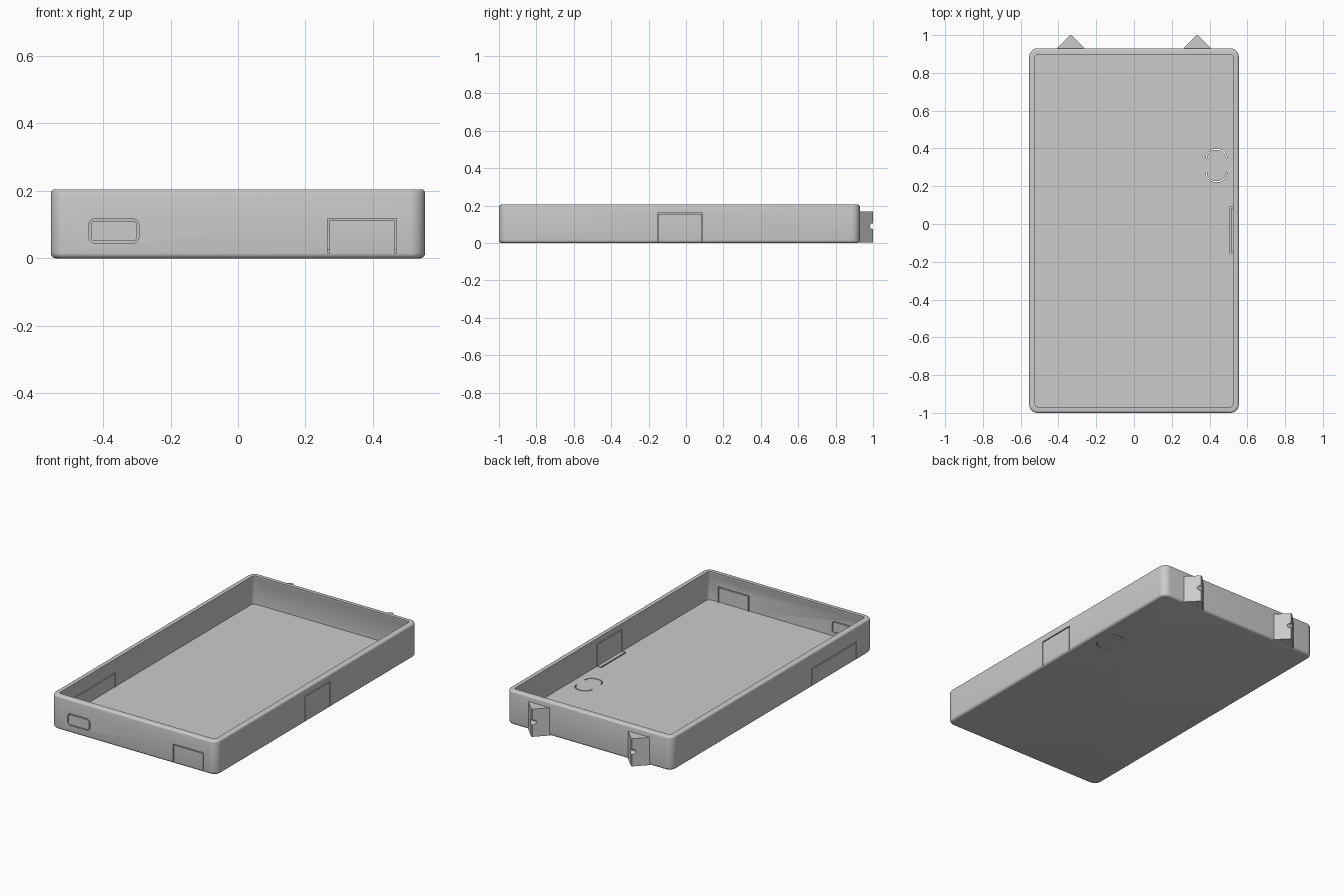
import bpy, bmesh, math
from mathutils import Matrix

if "Cube" in bpy.data.objects:
    bpy.data.objects.remove(bpy.data.objects["Cube"])

grey = bpy.data.materials.new("plain_grey")
grey.diffuse_color = (0.6, 0.6, 0.6, 1)
grey.use_nodes = True
grey.node_tree.nodes["Principled BSDF"].inputs["Base Color"].default_value = grey.diffuse_color

X, Y0, Y1, H = 0.555, -1.0, 0.93, 0.205   # tray extents
FLOOR = 0.027
G = 0.006                                 # width of the thin knockout slots


def make(name, bm):
    bmesh.ops.recalc_face_normals(bm, faces=bm.faces)
    me = bpy.data.meshes.new(name)
    bm.to_mesh(me)
    bm.free()
    me.materials.append(grey)
    ob = bpy.data.objects.new(name, me)
    bpy.context.collection.objects.link(ob)
    return ob


def rounded(u0, u1, v0, v1, r, n=7):
    """Counter-clockwise rounded rectangle, starting at the right side."""
    pts = []
    corners = [(u1 - r, v1 - r), (u0 + r, v1 - r), (u0 + r, v0 + r), (u1 - r, v0 + r)]
    for k, (cu, cv) in enumerate(corners):
        for i in range(n + 1):
            a = math.pi / 2 * (k + i / n)
            pts.append((cu + r * math.cos(a), cv + r * math.sin(a)))
    return pts


def slot_cutter(outer, inner, place, w0, w1, closed):
    """Solid strip between two outlines, extruded from w0 to w1."""
    bm = bmesh.new()
    rows = [[bm.verts.new(place(u, v, w)) for u, v in path]
            for path, w in ((outer, w0), (inner, w0), (inner, w1), (outer, w1))]
    n = len(outer)
    for i in range(n if closed else n - 1):
        j = (i + 1) % n
        for k in range(4):
            a, b = rows[k], rows[(k + 1) % 4]
            bm.faces.new((a[i], a[j], b[j], b[i]))
    if not closed:
        bm.faces.new([r[0] for r in rows])
        bm.faces.new([r[-1] for r in rows])
    return make("slot_cutter", bm)


def u_slot(u0, u1, v0, v1, place, w0, w1):
    return slot_cutter([(u0, v0), (u0, v1), (u1, v1), (u1, v0)],
                       [(u0 + G, v0), (u0 + G, v1 - G), (u1 - G, v1 - G), (u1 - G, v0)],
                       place, w0, w1, False)


def cut(target, cutters):
    bpy.context.view_layer.objects.active = target
    for c in cutters:
        m = target.modifiers.new("cut", 'BOOLEAN')
        m.operation, m.solver, m.object = 'DIFFERENCE', 'EXACT', c
        bpy.ops.object.modifier_apply(modifier=m.name)
    for c in cutters:
        bpy.data.objects.remove(c)


def smooth(ob):
    bpy.ops.object.select_all(action='DESELECT')
    ob.select_set(True)
    bpy.context.view_layer.objects.active = ob
    bpy.ops.object.shade_smooth_by_angle(angle=math.radians(35))


# Tray: wall section as (inset, height), swept round a rounded rectangle
def fillet(r, z, a0):
    return [(r - r * math.cos(a), z + r * math.sin(a))
            for a in (math.radians(a0 + 22.5 * i) for i in range(5))]


section = (fillet(0.016, 0.016, -90) + fillet(0.012, H - 0.012, 0)
           + [(0.032, H), (0.032, H - 0.012), (0.020, H - 0.042), (0.020, FLOOR)])
bm = bmesh.new()
rings = []
for inset, z in section:
    loop = rounded(-X + inset, X - inset, Y0 + inset, Y1 - inset, max(0.045 - inset, 0.014))
    rings.append([bm.verts.new((x, y, z)) for x, y in loop])
for a, b in zip(rings, rings[1:]):
    for i in range(len(a)):
        j = (i + 1) % len(a)
        bm.faces.new((a[i], a[j], b[j], b[i]))
bm.faces.new(rings[0])
bm.faces.new(rings[-1])
tray = make("tray", bm)

# Knockout panels: thin slots through the walls and floor
front = lambda u, v, w: (u, w, v)
side = lambda u, v, w: (w, u, v)
flat = lambda u, v, w: (u, v, w)
cutters = [
    u_slot(0.265, 0.470, 0.014, 0.119, front, -1.02, -0.975),
    u_slot(-0.84, -0.41, 0.010, 0.112, side, -0.58, -0.53),
    u_slot(-0.153, 0.089, 0.008, 0.161, side, 0.505, 0.58),
    slot_cutter(rounded(-0.442, -0.294, 0.045, 0.117, 0.018),
                rounded(-0.442 + G, -0.294 - G, 0.045 + G, 0.117 - G, 0.018 - G),
                front, -1.02, -0.97, True),
]
# Short floor slot beside the side panel
bm = bmesh.new()
bmesh.ops.create_cube(bm, size=1, matrix=Matrix.Translation((0.510, -0.032, 0.03))
                      @ Matrix.Diagonal((0.009, 0.242, 0.036, 1)))
cutters.append(make("floor_slot_cutter", bm))
# Oval floor slot in two halves, held by small bridges
outer = rounded(0.380, 0.492, 0.222, 0.398, 0.05)
inner = rounded(0.380 + G, 0.492 - G, 0.222 + G, 0.398 - G, 0.05 - G)
n = len(outer) // 4
for s in (0, 2):
    o = outer[2 * n:] if s else outer[:2 * n]
    q = inner[2 * n:] if s else inner[:2 * n]
    cutters.append(slot_cutter(o, q, flat, -0.02, 0.06, False))
cut(tray, cutters)
smooth(tray)

# Hinge lugs: triangular posts on the back wall, each with a pin hole at its tip
for name, cx in (("left_hinge_lug", -0.335), ("right_hinge_lug", 0.335)):
    bm = bmesh.new()
    plan = [(cx - 0.073, 0.922), (cx + 0.073, 0.922), (cx + 0.073, 0.929),
            (cx + 0.004, 1.0), (cx - 0.004, 1.0), (cx - 0.073, 0.929)]
    low = [bm.verts.new((x, y, 0.002)) for x, y in plan]
    top = [bm.verts.new((x, y, 0.17)) for x, y in plan]
    bm.faces.new(low)
    bm.faces.new(top)
    for i in range(6):
        j = (i + 1) % 6
        bm.faces.new((low[i], low[j], top[j], top[i]))
    lug = make(name, bm)
    bm = bmesh.new()
    bmesh.ops.create_cone(bm, cap_ends=True, segments=20, radius1=0.015, radius2=0.015,
                          depth=0.3, matrix=Matrix.Translation((cx, 0.998, 0.09))
                          @ Matrix.Rotation(math.pi / 2, 4, 'Y'))
    cut(lug, [make("pin_cutter", bm)])
    smooth(lug)
